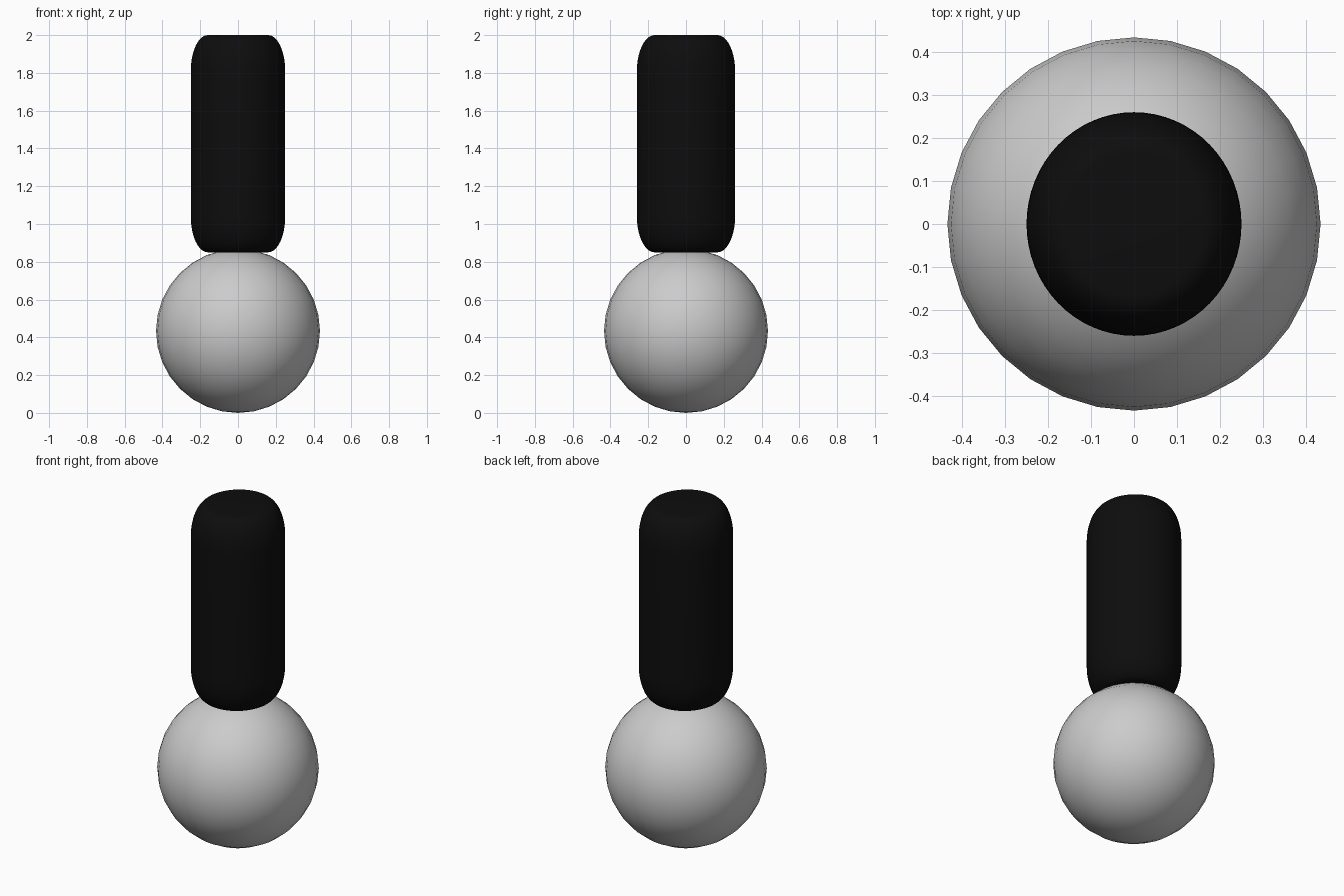
import bpy, bmesh, math

if "Cube" in bpy.data.objects:
    bpy.data.objects.remove(bpy.data.objects["Cube"])


def shade(obj):
    bpy.ops.object.select_all(action='DESELECT')
    obj.select_set(True)
    bpy.context.view_layer.objects.active = obj
    bpy.ops.object.shade_smooth_by_angle(angle=math.radians(40))


def lathe(name, profile, segments, y_scale=1.0):
    """Revolve an (r, z) profile about z and cap both ends."""
    bm = bmesh.new()
    rings = []
    for r, z in profile:
        rings.append([bm.verts.new((r * math.cos(2 * math.pi * i / segments),
                                    r * math.sin(2 * math.pi * i / segments) * y_scale, z))
                      for i in range(segments)])
    for a, b in zip(rings, rings[1:]):
        for i in range(segments):
            j = (i + 1) % segments
            bm.faces.new((a[i], a[j], b[j], b[i]))
    bm.faces.new(rings[0][::-1])
    bm.faces.new(rings[-1])
    mesh = bpy.data.meshes.new(name)
    bm.to_mesh(mesh)
    bm.free()
    obj = bpy.data.objects.new(name, mesh)
    bpy.context.collection.objects.link(obj)
    return obj


# Grey ball head
R = 0.434
bpy.ops.mesh.primitive_uv_sphere_add(segments=32, ring_count=16, radius=R, location=(0, 0, R))
ball = bpy.context.object
ball.name = "ball_head"
shade(ball)

# Black handle with softly rounded, flat-capped ends
bottom, top, radius = 0.85, 2.0, 0.25
corner_w, corner_h, steps = 0.09, 0.19, 10
arc = [(radius - corner_w + corner_w * math.sin(t), corner_h * (1 - math.cos(t)))
       for t in (math.pi / 2 * i / steps for i in range(steps + 1))]
profile = [(r, bottom + h) for r, h in arc] + [(r, top - h) for r, h in reversed(arc)]
handle = lathe("handle", profile, 64, y_scale=1.04)
black = bpy.data.materials.new("black")
black.diffuse_color = (0.004, 0.004, 0.004, 1)
black.use_nodes = True
black.node_tree.nodes["Principled BSDF"].inputs["Base Color"].default_value = black.diffuse_color
handle.data.materials.append(black)
shade(handle)
